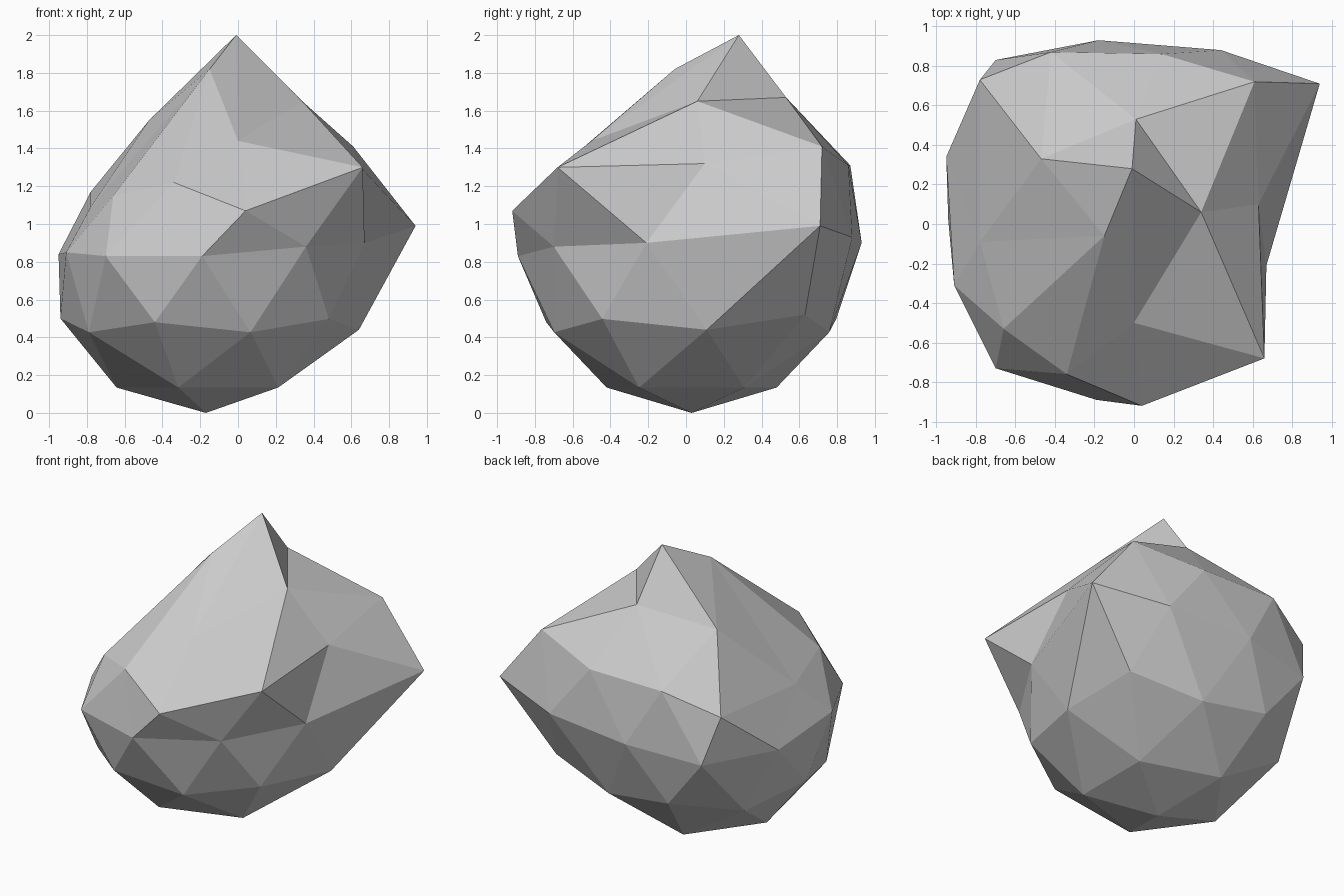
import bpy
import bmesh
import math
from mathutils import Vector

if "Cube" in bpy.data.objects:
    bpy.data.objects.remove(bpy.data.objects["Cube"], do_unlink=True)


def make_material(name, colour):
    material = bpy.data.materials.new(name)
    material.use_nodes = True
    material.diffuse_color = colour
    material.node_tree.nodes["Principled BSDF"].inputs["Base Color"].default_value = colour
    return material


RADIUS = 0.9
CENTRE = Vector((-0.17, 0.03, RADIUS))

# Pulled corners for each ring of the ball, anticlockwise from +x.
# None leaves a corner where the ball has it.
PULLED_RINGS = {
    "lower_edge": [(0.64, 0.11, 0.44), None, None, None, None],
    "lower_corner": [(0.56, 0.63, 0.52), None, (-0.94, 0.02, 0.5), (-0.44, -0.74, 0.48), None],
    "waist": [
        (0.94, 0.71, 0.99), (0.44, 0.88, 0.93), (-0.18, 0.93, 0.9), (-0.7, 0.83, 0.85),
        (-0.95, 0.34, 0.84), (-0.91, -0.31, 0.85), (-0.7, -0.73, 0.83),
        (-0.19, -0.89, 0.83), (0.36, -0.7, 0.88), (0.67, -0.21, 0.9),
    ],
    "upper_corner": [
        (0.63, 0.1, 1.32), (0.14, 0.86, 1.31), (-0.78, 0.73, 1.17),
        (-0.66, -0.53, 1.15), (0.04, -0.92, 1.07),
    ],
    "upper_edge": [
        (0.61, 0.72, 1.41), (-0.42, 0.87, 1.31), (-0.78, -0.09, 1.09),
        (-0.34, -0.76, 1.22), (0.66, -0.68, 1.3),
    ],
    "crown": [
        (0.34, 0.06, 1.65), (0.01, 0.53, 1.67), (-0.47, 0.33, 1.55),
        (-0.15, -0.06, 1.82), (0, -0.5, 1.44),
    ],
    "peak": [(-0.01, 0.28, 2)],
}

# Height of each ring on a unit ball
RING_HEIGHTS = {
    "lower_edge": -0.526, "lower_corner": -0.447, "waist": 0,
    "upper_corner": 0.447, "upper_edge": 0.526, "crown": 0.851, "peak": 1,
}


def azimuth(vert):
    return (math.atan2(vert.co.y, vert.co.x) + 0.1) % math.tau


# Faceted ball
bm = bmesh.new()
bmesh.ops.create_icosphere(bm, subdivisions=2, radius=1)

# Collect the rings before anything moves
rings = {}
for name, height in RING_HEIGHTS.items():
    ring = [v for v in bm.verts if abs(v.co.z - height) < 0.02]
    rings[name] = sorted(ring, key=azimuth)

for vert in bm.verts:
    vert.co = vert.co * RADIUS + CENTRE

# Pull the ball into an irregular boulder
for name, targets in PULLED_RINGS.items():
    for vert, target in zip(rings[name], targets):
        if target:
            vert.co = target

bmesh.ops.recalc_face_normals(bm, faces=bm.faces)
mesh = bpy.data.meshes.new("boulder")
bm.to_mesh(mesh)
bm.free()

# Flat stone surface
mesh.materials.append(make_material("stone_grey", (0.6, 0.6, 0.6, 1)))
boulder = bpy.data.objects.new("boulder", mesh)
bpy.context.collection.objects.link(boulder)
